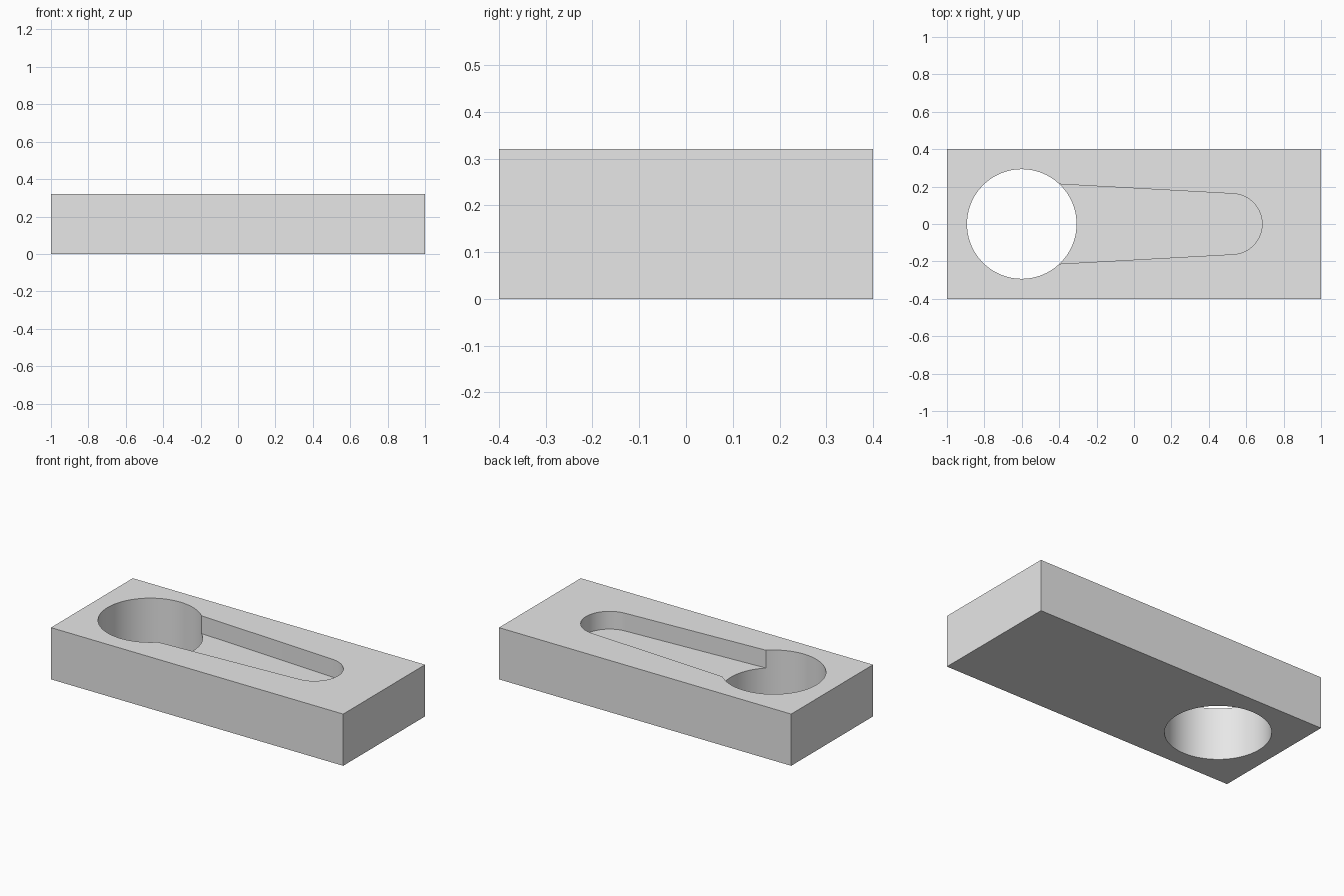
import bpy, bmesh
from math import sin, cos, pi, atan, radians

cube = bpy.data.objects.get("Cube")
if cube:
    bpy.data.objects.remove(cube)

HEIGHT = 0.32
FLOOR = 0.21
HOLE_X, HOLE_R = -0.6, 0.293
TIP_X, TIP_R = 0.523, 0.162
TAPER = 0.055

grey = bpy.data.materials.new("plain grey")
grey.use_nodes = True
colour = (0.8, 0.8, 0.8, 1)
grey.diffuse_color = colour
grey.node_tree.nodes["Principled BSDF"].inputs["Base Color"].default_value = colour


def prism(name, outline, bottom, top):
    """Extrude a flat counter-clockwise outline upwards into a solid."""
    bm = bmesh.new()
    face = bm.faces.new([bm.verts.new((x, y, bottom)) for x, y in outline])
    result = bmesh.ops.extrude_face_region(bm, geom=[face])
    moved = [v for v in result["geom"] if isinstance(v, bmesh.types.BMVert)]
    bmesh.ops.translate(bm, verts=moved, vec=(0, 0, top - bottom))
    bmesh.ops.recalc_face_normals(bm, faces=bm.faces)
    mesh = bpy.data.meshes.new(name)
    bm.to_mesh(mesh)
    bm.free()
    mesh.materials.append(grey)
    obj = bpy.data.objects.new(name, mesh)
    bpy.context.collection.objects.link(obj)
    return obj


def arc(cx, radius, start, end, steps):
    angles = [start + (end - start) * i / steps for i in range(steps + 1)]
    return [(cx + radius * cos(a), radius * sin(a)) for a in angles]


# Rectangular block
block = prism("slotted_block", [(-1, -0.4), (1, -0.4), (1, 0.4), (-1, 0.4)], 0, HEIGHT)

# Round hole through the whole block
hole = prism("hole_cutter", arc(HOLE_X, HOLE_R, 0, 2 * pi, 96)[:-1], -0.1, HEIGHT + 0.1)

# Shallow tapered slot: rounded tip with tangent sides widening towards the hole
lean = pi / 2 - atan(TAPER)
tip = arc(TIP_X, TIP_R, -lean, lean, 48)
wide = tip[-1][1] + TAPER * (tip[-1][0] - HOLE_X)
slot = prism("slot_cutter", tip + [(HOLE_X, wide), (HOLE_X, -wide)], FLOOR, HEIGHT + 0.1)

# Cut both shapes, then drop the cutters
bpy.ops.object.select_all(action="DESELECT")
block.select_set(True)
bpy.context.view_layer.objects.active = block
for cutter in (hole, slot):
    cutter.hide_render = True
    mod = block.modifiers.new(cutter.name, "BOOLEAN")
    mod.operation = "DIFFERENCE"
    mod.solver = "EXACT"
    mod.object = cutter
    bpy.ops.object.modifier_apply(modifier=mod.name)
    bpy.data.objects.remove(cutter)

# Smooth curved walls with sharp rims
bpy.ops.object.shade_smooth_by_angle(angle=radians(30))
